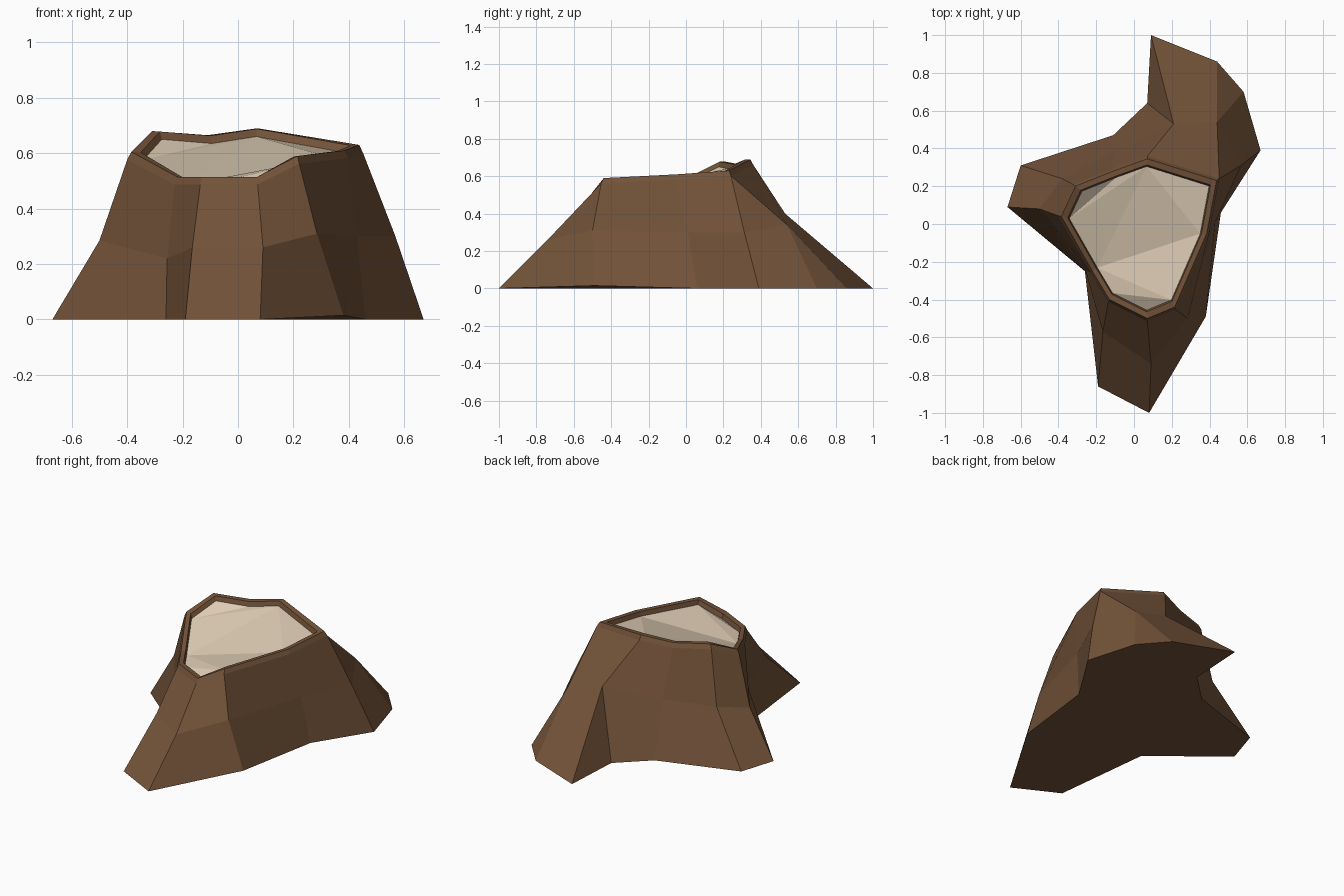
import bpy, bmesh
from mathutils import Vector

if "Cube" in bpy.data.objects:
    bpy.data.objects.remove(bpy.data.objects["Cube"])

def material(name, rgb):
    m = bpy.data.materials.new(name)
    m.diffuse_color = (*rgb, 1)
    m.use_nodes = True
    m.node_tree.nodes["Principled BSDF"].inputs["Base Color"].default_value = m.diffuse_color
    return m

bark_brown = material("bark brown", (0.175, 0.088, 0.042))
wood_cream = material("cut wood cream", (0.72, 0.60, 0.45))

# Root outline on the ground, counter-clockwise from the front root tip
ground = [(.08, -1), (.38, -.49), (.46, .06), (.67, .39), (.58, .70), (.44, .86), (.09, 1),
          (.07, .64), (-.11, .47), (-.60, .31), (-.67, .09), (-.26, -.25), (-.19, -.86)]
# Where each root flares out of the trunk (shared points are merged)
flare = [(.09, -.74, .26), (.285, -.50, .31), (.43, .01, .30), (.568, .312, .30),
         (.44, .54, .34), (.44, .54, .34), (.21, .53, .40), (.21, .53, .40), (-.11, .385, .35),
         (-.38, .24, .32), (-.50, .08, .285), (-.256, -.25, .22), (-.165, -.57, .26)]
# Jagged ten-sided rim, and the rim corner each root column rises to
rim = [(.07, -.50, .515), (.215, -.44, .59), (.385, -.05, .61), (.437, .23, .63),
       (.07, .345, .69), (-.11, .28, .665), (-.31, .20, .68), (-.385, .04, .605),
       (-.22, -.25, .515), (-.13, -.40, .515)]
column_to_rim = [0, 1, 2, 3, 3, 3, 4, 4, 5, 6, 7, 8, 9]
CENTRE = Vector((.04, -.06))

def ring(scale, drop):
    """Rim outline scaled about the trunk centre and lowered."""
    out = []
    for x, y, z in rim:
        p = CENTRE + (Vector((x, y)) - CENTRE) * scale
        out.append(Vector((p.x, p.y, z - drop)))
    return out

def finish(bm, name, mat):
    bmesh.ops.remove_doubles(bm, verts=bm.verts, dist=0.0005)
    me = bpy.data.meshes.new(name)
    bm.to_mesh(me)
    bm.free()
    me.materials.append(mat)
    bpy.context.collection.objects.link(bpy.data.objects.new(name, me))

# Bark: loft from the ground over the rim and down into the shallow hollow
bm = bmesh.new()
columns = [[Vector((x, y, 0)) for x, y in ground], [Vector(p) for p in flare]]
columns[0][1].z = 0.015
for scale, drop in ((1.035, .028), (1.0, 0), (.92, .002), (.90, .03)):
    r = ring(scale, drop)
    columns.append([r[i] for i in column_to_rim])
n = len(ground)
loops = [[bm.verts.new(p) for p in loop] for loop in columns]
for a, b in zip(loops, loops[1:]):
    for i in range(n):
        j = (i + 1) % n
        # skip slivers where neighbouring columns share their points
        corners = []
        for v in (a[i], a[j], b[j], b[i]):
            if all((v.co - c.co).length > 0.0005 for c in corners):
                corners.append(v)
        if len(corners) > 2:
            bm.faces.new(corners)
bm.faces.new(reversed(loops[0]))
finish(bm, "stump_bark", bark_brown)

# Cut wood: folded facets spanning the hollow
bm = bmesh.new()
v = [bm.verts.new(p) for p in ring(.90, .03)]
for facet in ((9, 0, 1), (8, 9, 1), (8, 1, 2), (8, 2, 4), (2, 3, 4),
              (7, 8, 4), (7, 4, 5), (7, 5, 6)):
    bm.faces.new([v[i] for i in facet])
finish(bm, "cut_wood", wood_cream)
